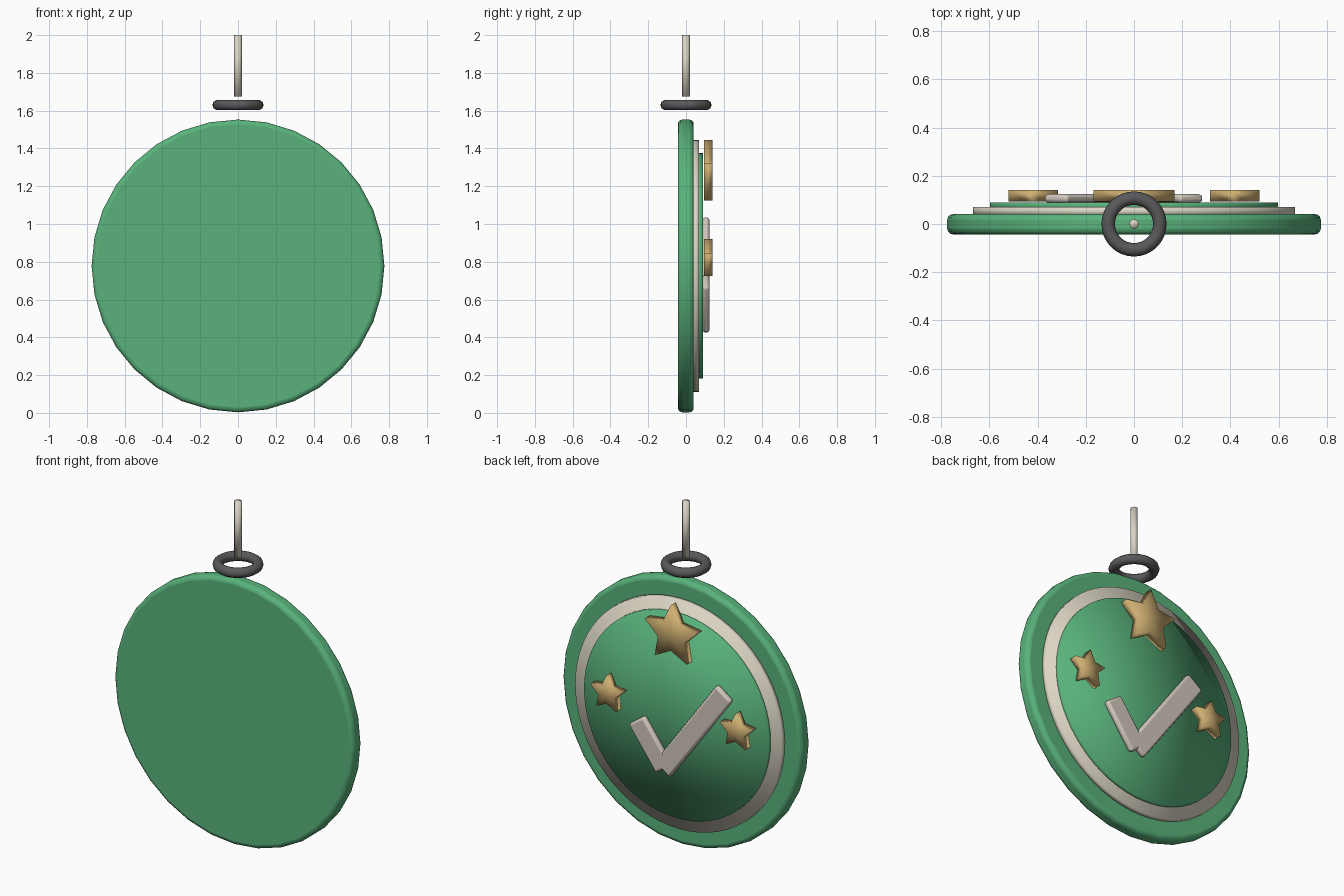
import bpy, bmesh, math
from mathutils import Matrix, Vector

if "Cube" in bpy.data.objects:
    bpy.data.objects.remove(bpy.data.objects["Cube"])


def material(name, rgb):
    m = bpy.data.materials.new(name)
    m.diffuse_color = (*rgb, 1)
    m.use_nodes = True
    m.node_tree.nodes["Principled BSDF"].inputs["Base Color"].default_value = m.diffuse_color
    return m


GREEN = material("green", (0.10, 0.45, 0.20))
CREAM = material("cream", (0.72, 0.67, 0.56))
STONE = material("warm grey", (0.65, 0.58, 0.51))
GOLD = material("gold", (0.62, 0.43, 0.17))
DARK = material("dark grey", (0.10, 0.10, 0.105))
CZ = 0.778  # height of the disc centre


def finish(bm, name, mat, smooth=True):
    bmesh.ops.recalc_face_normals(bm, faces=bm.faces)
    me = bpy.data.meshes.new(name)
    for f in bm.faces:
        f.smooth = smooth
    bm.to_mesh(me)
    bm.free()
    me.materials.append(mat)
    ob = bpy.data.objects.new(name, me)
    bpy.context.collection.objects.link(ob)
    return ob


def sharpen(ob, angle):
    bpy.ops.object.select_all(action='DESELECT')
    ob.select_set(True)
    bpy.context.view_layer.objects.active = ob
    bpy.ops.object.shade_smooth_by_angle(angle=math.radians(angle))


def disc(name, mat, radius, y0, y1, sides, fan=False):
    bm = bmesh.new()
    m = Matrix.Translation((0, (y0 + y1) / 2, CZ)) @ Matrix.Rotation(math.pi / 2, 4, 'X')
    bmesh.ops.create_cone(bm, cap_ends=True, cap_tris=fan, segments=sides,
                          radius1=radius, radius2=radius, depth=y1 - y0, matrix=m)
    return finish(bm, name, mat)


def bevel(ob, width, segments):
    mod = ob.modifiers.new("rounded_edges", 'BEVEL')
    mod.width = width
    mod.segments = segments
    mod.limit_method = 'ANGLE'
    mod.angle_limit = math.radians(40)


# Layered medallion
base = disc("base_disc", GREEN, 0.775, -0.043, 0.041, 32)
bevel(base, 0.024, 3)
sharpen(base, 40)
disc("border_disc", CREAM, 0.668, 0.035, 0.070, 64, True)
disc("inner_disc", GREEN, 0.597, 0.060, 0.090, 64, True)


# Raised stars
def star(name, x, z, r):
    bm = bmesh.new()
    ring = []
    for i in range(10):
        a = math.pi / 2 + i * math.pi / 5
        q = r if i % 2 == 0 else r * 0.5
        ring.append((x + q * math.cos(a), z + q * math.sin(a)))
    caps = []
    for y in (0.094, 0.141):
        vs = [bm.verts.new((px, y, pz)) for px, pz in ring]
        c = bm.verts.new((x, y, z))
        for i in range(10):
            bm.faces.new((vs[i], vs[(i + 1) % 10], c))
        caps.append(vs)
    a, b = caps
    for i in range(10):
        j = (i + 1) % 10
        bm.faces.new((a[i], a[j], b[j], b[i]))
    finish(bm, name, GOLD)


star("top_star", 0, 1.267, 0.177)
for side, label in ((-1, "left"), (1, "right")):
    star(label + "_star", side * 0.418, 0.812, 0.108)


# Tick mark made from two rounded bars
def bar(name, x, z, length, degrees):
    bm = bmesh.new()
    m = (Matrix.Translation((x, 0.106, z))
         @ Matrix.Rotation(math.radians(degrees), 4, 'Y')
         @ Matrix.Diagonal((length, 0.036, 0.12, 1)))
    bmesh.ops.create_cube(bm, size=1, matrix=m)
    ob = finish(bm, name, STONE)
    bevel(ob, 0.014, 2)
    sharpen(ob, 40)


bar("tick_long_arm", -0.127, 0.730, 0.68, 54)
bar("tick_short_arm", 0.152, 0.578, 0.30, -54)

# Hanging ring
bm = bmesh.new()
R, r, N, M = 0.107, 0.028, 32, 10
grid = []
for i in range(N):
    a = 2 * math.pi * i / N
    row = []
    for k in range(M):
        b = 2 * math.pi * k / M
        d = R + r * math.cos(b)
        row.append(bm.verts.new((d * math.cos(a), d * math.sin(a), 1.63 + r * math.sin(b))))
    grid.append(row)
for i in range(N):
    for k in range(M):
        bm.faces.new((grid[i][k], grid[(i + 1) % N][k],
                      grid[(i + 1) % N][(k + 1) % M], grid[i][(k + 1) % M]))
finish(bm, "hanging_ring", DARK)

# Hanging cord
bm = bmesh.new()
bmesh.ops.create_cone(bm, cap_ends=True, cap_tris=True, segments=12, radius1=0.02,
                      radius2=0.02, depth=0.325,
                      matrix=Matrix.Translation((0, 0, 1.8375)))
finish(bm, "hanging_cord", CREAM)
